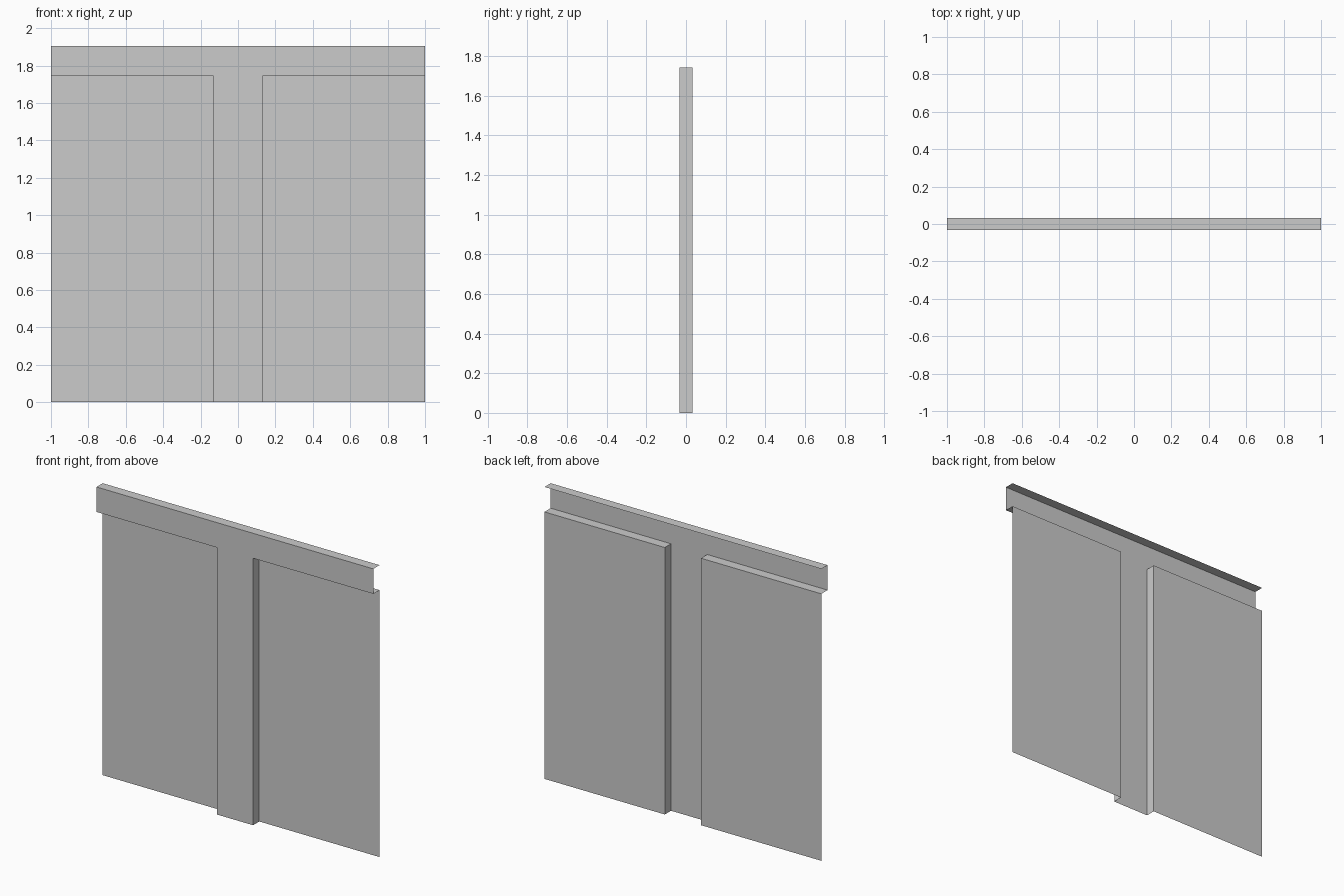
import bpy
from mathutils import Vector

if "Cube" in bpy.data.objects:
    bpy.data.objects.remove(bpy.data.objects["Cube"])

D = 0.032       # half depth of the relief
C = 0.131       # half width of the central pilaster
Z1 = 1.743      # underside of the top band
Z2 = 1.906      # overall height


def sheet(name, profile, sweep):
    """Open sheet: a profile polyline swept along a straight vector."""
    pts = [Vector(p) for p in profile]
    n = len(pts)
    verts = pts + [p + Vector(sweep) for p in pts]
    faces = [(i, i + 1, n + i + 1, n + i) for i in range(n - 1)]
    mesh = bpy.data.meshes.new(name)
    mesh.from_pydata(verts, [], faces)
    mesh.update()
    ob = bpy.data.objects.new(name, mesh)
    bpy.context.collection.objects.link(ob)
    return ob


# Central pilaster: front face with two side returns
sheet("pilaster", [(-C, D, 0), (-C, -D, 0), (C, -D, 0), (C, D, 0)], (0, 0, Z1))

# Top band: front face and cap
sheet("top_band", [(0 + 1, -D, Z1), (1, -D, Z2), (1, D, Z2)], (-2, 0, 0))

# Recessed panels and the soffit of the band above each
for side, x0, x1 in (("left", -1, -C), ("right", C, 1)):
    sheet(side + "_panel", [(x1, D, 0), (x1, D, Z1), (x1, -D, Z1)], (x0 - x1, 0, 0))
